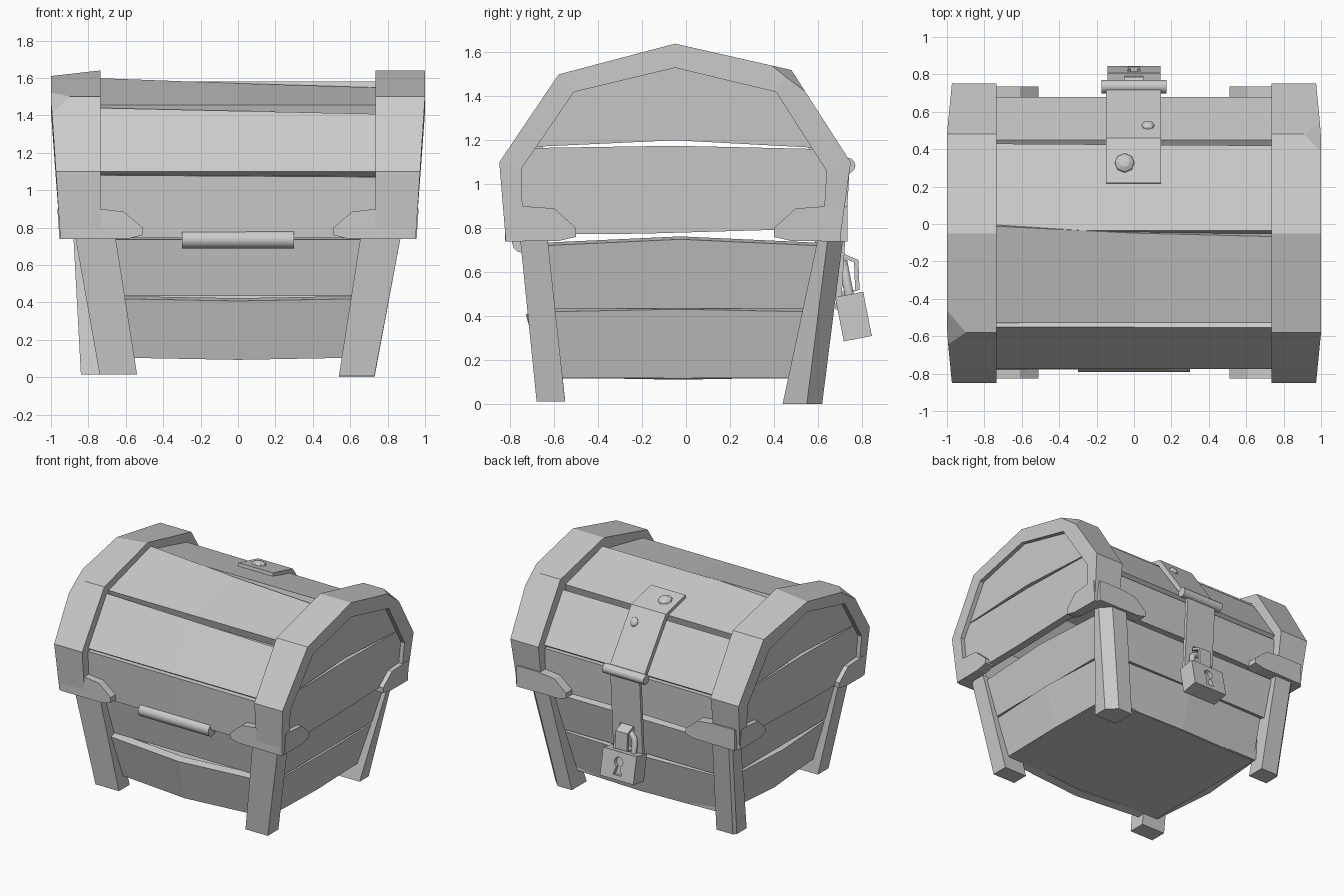
import bpy, bmesh, math
from mathutils import Vector, Matrix

if "Cube" in bpy.data.objects:
    bpy.data.objects.remove(bpy.data.objects["Cube"])


def loft(name, sections, cut=None):
    """Skin closed cross-sections, cap both ends, optionally chip one corner."""
    bm = bmesh.new()
    rows = [[bm.verts.new(p) for p in s] for s in sections]
    n = len(rows[0])
    for a, b in zip(rows, rows[1:]):
        for i in range(n):
            j = (i + 1) % n
            bm.faces.new((a[i], a[j], b[j], b[i]))
    bm.faces.new(rows[0])
    bm.faces.new(rows[-1][::-1])
    if cut:
        a, b, c = (Vector(p) for p in cut)
        no = (b - a).cross(c - a)
        if no.dot(a - Vector((0, 0, 0.8))) < 0:
            no = -no
        bmesh.ops.bisect_plane(bm, geom=bm.verts[:] + bm.edges[:] + bm.faces[:],
                               plane_co=a, plane_no=no, clear_outer=True)
        bmesh.ops.holes_fill(bm, edges=[e for e in bm.edges if e.is_boundary])
    bmesh.ops.recalc_face_normals(bm, faces=bm.faces[:])
    me = bpy.data.meshes.new(name)
    bm.to_mesh(me)
    bm.free()
    ob = bpy.data.objects.new(name, me)
    bpy.context.collection.objects.link(ob)
    return ob


def plank(name, axis, a, b, lo, hi, t=0.06, bulge=0.0, sag=0.0, tilt=0.0):
    """Board along axis; a, b are its outer edges as (across, z)."""
    a, b = Vector(a), Vector(b)
    d = (b - a).normalized()
    n = Vector((d.y, -d.x))
    if n.dot((a + b) / 2 - Vector((0, 0.7))) < 0:
        n = -n
    secs = []
    for s, k, w in ((lo, 0, 0), ((lo + hi) / 2, 1, .5), (hi, 0, 1)):
        p = a + n * bulge * k
        q = b + (n * bulge + d * sag) * k - (d + n * .5) * tilt * w
        ring = (p, q, q - n * t, p - n * t)
        secs.append([(s, v.x, v.y) if axis == 'x' else (v.x, s, v.y) for v in ring])
    return loft(name, secs)


def box(name, size, mat):
    bpy.ops.mesh.primitive_cube_add(size=1)
    ob = bpy.context.object
    ob.name = name
    ob.data.transform(mat @ Matrix.Diagonal((*size, 1)))
    return ob


def rod(name, r, length, loc, sides=12, rot=(0, math.pi / 2, 0)):
    bpy.ops.mesh.primitive_cylinder_add(vertices=sides, radius=r, depth=length,
                                        location=loc, rotation=rot)
    bpy.context.object.name = name
    bpy.ops.object.shade_smooth_by_angle(angle=math.radians(40))
    return bpy.context.object


def carve(ob, cutter):
    m = ob.modifiers.new("carve", 'BOOLEAN')
    m.operation, m.object, m.solver = 'DIFFERENCE', cutter, 'EXACT'
    bpy.context.view_layer.objects.active = ob
    bpy.ops.object.modifier_apply(modifier=m.name)
    bpy.data.objects.remove(cutter)


def lean(z):
    """Outer x of the lid ends at height z."""
    return 0.95 + 0.05 * min(1, max(0, (z - 0.74) / 0.76))


# Lid end bands
outer = [(-.82, .74), (-.85, 1.10), (-.58, 1.50), (-.05, 1.64), (.48, 1.52), (.75, 1.10), (.70, .74)]
inner = [(-.74, .74), (-.75, 1.07), (-.51, 1.42), (-.05, 1.53), (.41, 1.42), (.64, 1.06), (.62, .74)]
chips = {-1: [(-.9, -.58, 1.5), (-.98, -.47, 1.53), (-.985, -.63, 1.42)],
         1: [(.91, .48, 1.52), (1.0, .39, 1.54), (.985, .54, 1.43)]}
low_end = [(-.77, .77), (-.2, .775), (.67, .80), (.68, 1.08), (.62, 1.16), (-.05, 1.175), (-.70, 1.165), (-.78, 1.08)]
top_end = [(-.70, 1.17), (-.05, 1.20), (.61, 1.165), (.45, 1.45), (-.05, 1.56), (-.54, 1.45)]
for s, side in ((-1, "left"), (1, "right")):
    secs = []
    for i, ((yo, zo), (yi, zi)) in enumerate(zip(outer, inner)):
        drop = 0.03 if s < 0 and i == 3 else 0
        secs.append([(s * lean(zo), yo, zo - drop), (s * .735, yo, zo),
                     (s * .735, yi, zi), (s * lean(zo), yi, zi)])
    loft(f"lid_band_{side}", secs, chips[s])
    # Lid end boards, recessed in the band
    for nm, poly in (("lower", low_end), ("upper", top_end)):
        loft(f"lid_end_board_{nm}_{side}",
             [[(s * (lean(z) - k), y, z) for y, z in poly] for k in (.03, .09)])
    # Corner brackets on the long and short faces
    for f, nm, y0, y1, edge in ((-1, "front", -.825, -.74, -.50), (1, "back", .735, .64, .40)):
        poly = [(.93, .74), (.58, .742), (.51, .76), (.51, .80), (.61, .885), (.74, .90), (.93, .90)]
        loft(f"bracket_{nm}_{side}", [[(s * x, y, z) for x, z in poly] for y in (y0, y1)])
        yb = y0 + .03 * -f
        poly = [(yb, .74), (edge + .08 * f, .742), (edge, .76), (edge, .80),
                (edge + .10 * f, .89), (edge + .24 * f, .90), (yb, .90)]
        loft(f"bracket_end_{nm}_{side}",
             [[(s * (lean(z) + k), y, z) for y, z in poly] for k in (.005, -.07)])

# Lid boards
for nm, a, b, sag, tilt in (("front_low", (-.76, .745), (-.78, 1.08), 0, .01),
                            ("front_slope", (-.775, 1.10), (-.55, 1.44), 0, .03),
                            ("front_top", (-.53, 1.455), (-.01, 1.60), -.01, .07),
                            ("back_top", (-.035, 1.58), (.43, 1.46), 0, .01),
                            ("back_slope", (.45, 1.43), (.68, 1.09), 0, 0),
                            ("back_low", (.67, 1.06), (.66, .76), -.01, 0)):
    plank(f"lid_board_{nm}", 'x', a, b, -.78, .78, sag=sag, tilt=tilt)

# Base boards
plank("base_front_upper", 'x', (-.645, .435), (-.70, .735), -.75, .75)
plank("base_front_lower", 'x', (-.60, .105), (-.68, .42), -.67, .67, bulge=.05)
plank("base_back_upper", 'x', (.60, .44), (.66, .73), -.75, .75)
plank("base_back_lower", 'x', (.52, .11), (.595, .425), -.67, .67, bulge=.02)
for s, side in ((-1, "left"), (1, "right")):
    plank(f"base_end_upper_{side}", 'y', (s * .77, .435), (s * .835, .72), -.66, .61, sag=.03)
    plank(f"base_end_lower_{side}", 'y', (s * .69, .12), (s * .765, .42), -.60, .53,
          bulge=.04 if s < 0 else .015, sag=.015)
loft("base_floor", [[(-.68, -.60, z), (.68, -.60, z), (.68, .53, z), (-.68, .53, z)] for z in (.115, .15)])

# Legs: side, bottom z, bottom x pair, top x pair, bottom y pair, top y pair, corner chip
for nm, s, z0, xb, xt, yb, yt, c in (
        ("front_left", -1, .015, (.54, .74), (.655, .87), (-.68, -.55), (-.755, -.63), 0),
        ("front_right", 1, .01, (.54, .73), (.655, .87), (-.68, -.55), (-.755, -.63), 0),
        ("back_left", -1, .015, (.68, .84), (.72, .88), (.46, .60), (.59, .71), .02),
        ("back_right", 1, 0, (.54, .73), (.67, .87), (.44, .62), (.60, .715), .07)):
    secs = []
    for z, (xi, xe), (ya, yz) in ((z0, xb, yb), (.75, xt, yt)):
        ring = [(xi, ya), (xe, ya), (xe, yz - c), (xe - c, yz), (xi, yz)] if c else \
               [(xi, ya), (xe, ya), (xe, yz), (xi, yz)]
        secs.append([(s * x, y, z) for x, y in ring])
    loft(f"leg_{nm}", secs)

# Hinge barrel on the front
rod("hinge_barrel", .047, .60, (0, -.745, .735))

# Hasp strap over the lid, its pivot and rivets
path = [((.22, 1.538), (.215, 1.505)), ((.46, 1.48), (.44, 1.445)), ((.735, 1.09), (.70, 1.08))]
loft("hasp_strap", [[(-.15, *o), (.145, *o), (.145, *i), (-.15, *i)] for o, i in path])
rod("hasp_pivot", .036, .35, (0, .735, 1.085))
for nm, r, loc, n in (("large", .055, (-.05, .325, 1.508), (0, .23, 1)),
                      ("small", .036, (.075, .525, 1.385), (0, .4, .275))):
    bpy.ops.mesh.primitive_uv_sphere_add(segments=8, ring_count=6, radius=r, location=loc)
    ob = bpy.context.object
    ob.name = f"rivet_{nm}"
    ob.scale.z = .6
    ob.rotation_euler = Vector(n).to_track_quat('Z', 'Y').to_euler()

# Hanging hasp plate with slot
hasp = loft("hasp_plate", [[(-.125, y, z), (.125, y, z), (.125, y - .025, z), (-.125, y - .025, z)]
                           for y, z in ((.745, 1.07), (.705, .43))])
carve(hasp, box("slot_cutter", (.12, .3, .18), Matrix.Translation((0, .72, .60))))
path = [((.69, .695), (.69, .675)), ((.785, .655), (.765, .645)),
        ((.79, .52), (.77, .52)), ((.70, .49), (.70, .51))]
loft("staple", [[(-.05, *o), (.05, *o), (.05, *i), (-.05, *i)] for o, i in path])

# Padlock, tilted outward
tilt = Matrix.Translation((0, .7625, .3975)) @ Matrix.Rotation(math.radians(11), 4, 'X')
lock = box("padlock_body", (.285, .13, .205), tilt)
hole = loft("keyhole_cutter", [[tilt @ Vector((x, y, z)) for x, z in
            [(-.035, -.07), (.035, -.07), (.016, -.005)] +
            [(.036 * math.cos(t), .028 + .036 * math.sin(t))
             for t in (math.radians(-40 + 26 * k) for k in range(11))] +
            [(-.016, -.005)]] for y in (.035, .2)])
carve(lock, hole)
cu = bpy.data.curves.new("padlock_shackle", 'CURVE')
cu.dimensions, cu.bevel_depth, cu.bevel_resolution, cu.use_fill_caps = '3D', .024, 1, True
pts = [(-.075, 0, .08), (-.075, 0, .17)]
pts += [(-.075 * math.cos(t), 0, .17 + .075 * math.sin(t)) for t in (math.pi * k / 6 for k in range(1, 6))]
pts += [(.075, 0, .17), (.075, 0, .08)]
sp = cu.splines.new('POLY')
sp.points.add(len(pts) - 1)
for p, co in zip(sp.points, pts):
    p.co = (*(tilt @ Vector(co)), 1)
shackle = bpy.data.objects.new("padlock_shackle", cu)
bpy.context.collection.objects.link(shackle)
